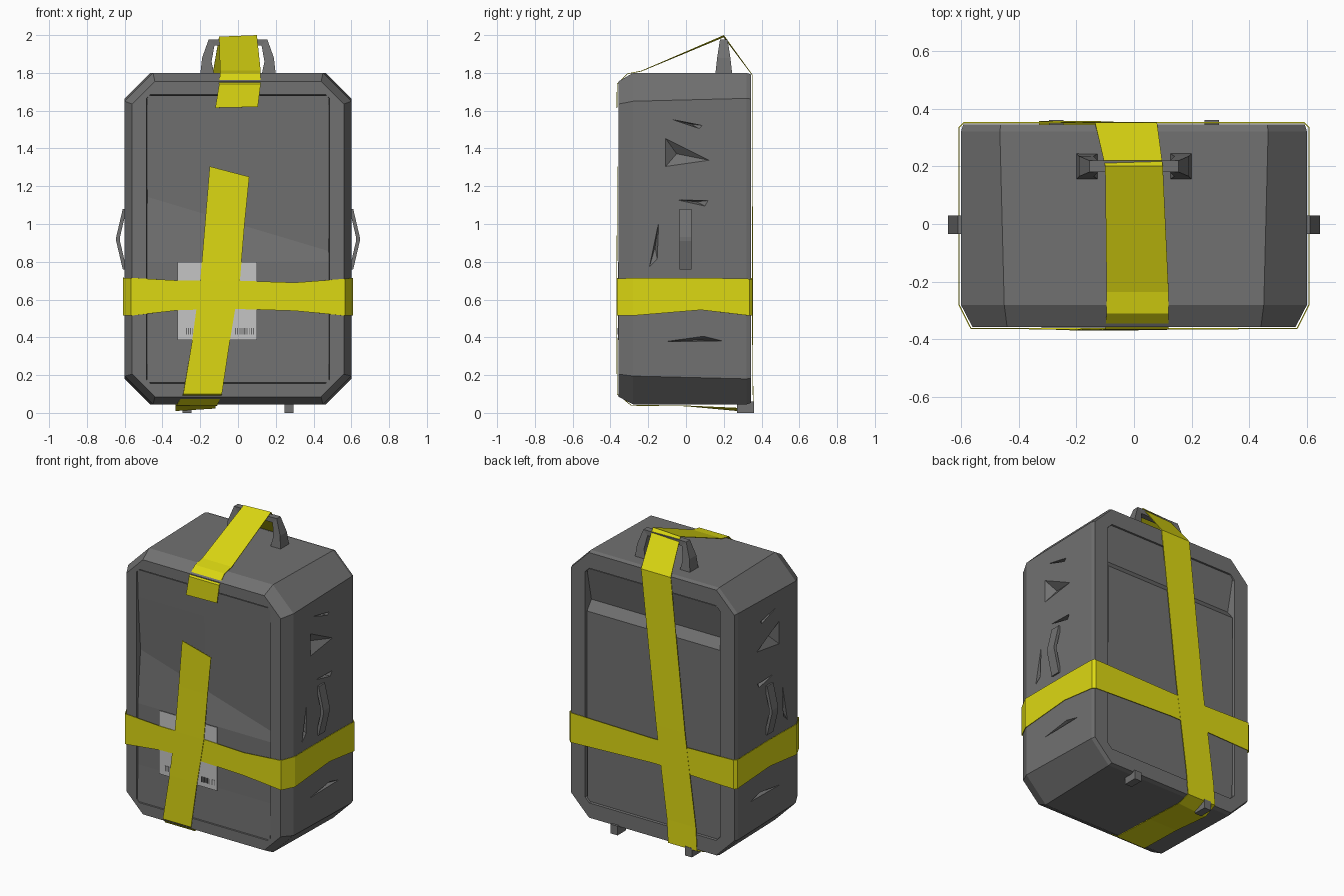
import bpy, bmesh


def material(name, rgb):
    m = bpy.data.materials.new(name)
    m.diffuse_color = (*rgb, 1)
    return m


GREY = material("case grey", (0.165, 0.165, 0.165))
YELLOW = material("tape yellow", (0.72, 0.69, 0.006))
PAPER = material("label paper", (0.56, 0.56, 0.56))
INK = material("label ink", (0.14, 0.14, 0.14))


def make(name, verts, faces, mat, thick=0):
    me = bpy.data.meshes.new(name)
    me.from_pydata(verts, [], faces)
    bm = bmesh.new()
    bm.from_mesh(me)
    bmesh.ops.recalc_face_normals(bm, faces=bm.faces)
    bm.to_mesh(me)
    bm.free()
    me.materials.append(mat)
    ob = bpy.data.objects.new(name, me)
    bpy.context.collection.objects.link(ob)
    if thick:
        mod = ob.modifiers.new("thickness", 'SOLIDIFY')
        mod.thickness = thick
        mod.offset = 0
    return ob


def loft(name, rings, mat, caps=True, closed=False, thick=0):
    """Skin a list of equal-length point rings."""
    n = len(rings[0])
    wrap = n if n > 2 else 1
    verts = [p for r in rings for p in r]
    faces = []
    for k in range(len(rings) - (0 if closed else 1)):
        a, b = k * n, (k + 1) % len(rings) * n
        faces += [(a + i, a + (i + 1) % n, b + (i + 1) % n, b + i) for i in range(wrap)]
    if caps and n > 2:
        faces += [tuple(range(n)), tuple(range(len(verts) - n, len(verts)))]
    return make(name, verts, faces, mat, thick)


def box(name, lo, hi, mat):
    rings = [[(lo[0], lo[1], z), (hi[0], lo[1], z), (hi[0], hi[1], z), (lo[0], hi[1], z)]
             for z in (lo[2], hi[2])]
    return loft(name, rings, mat)


def octagon(y, hx, z0, z1, c):
    return [(-hx + c, y, z0), (hx - c, y, z0), (hx, y, z0 + c), (hx, y, z1 - c),
            (hx - c, y, z1), (-hx + c, y, z1), (-hx, y, z1 - c), (-hx, y, z0 + c)]


# Shell: chamfered case with a raised frame front and back
shell = loft("case_shell", [octagon(*r) for r in (
    (-0.31, 0.478, 0.165, 1.675, 0.02),
    (-0.357, 0.485, 0.155, 1.685, 0.02),
    (-0.357, 0.56, 0.085, 1.755, 0.12),
    (-0.28, 0.6, 0.045, 1.8, 0.15),
    (0.32, 0.6, 0.045, 1.8, 0.135),
    (0.345, 0.592, 0.053, 1.792, 0.13),
    (0.345, 0.49, 0.15, 1.69, 0.03),
    (0.27, 0.48, 0.16, 1.68, 0.03))], GREY)

# Dents in both sides, cut with shallow pyramids (y, z corners)
dents = [((-0.12, 1.29), (-0.12, 1.47), (0.16, 1.33)),
         ((-0.07, 1.13), (0.13, 1.125), (0.11, 1.09)),
         ((-0.15, 0.375), (0.22, 0.38), (0.1, 0.41)),
         ((-0.1, 1.56), (0.1, 1.52), (0.08, 1.5)),
         ((-0.2, 0.75), (-0.14, 1.04), (-0.15, 0.8))]
verts, faces = [], []
for s in (-1, 1):
    for tri in dents:
        b = len(verts)
        verts += [(s * 0.61, y, z) for y, z in tri]
        # deepest point sits nearer the first two corners
        w = (0.35, 0.4, 0.25)
        verts.append((s * 0.555, sum(k * p[0] for k, p in zip(w, tri)),
                      sum(k * p[1] for k, p in zip(w, tri))))
        faces += [(b, b + 1, b + 2), (b, b + 1, b + 3),
                  (b + 1, b + 2, b + 3), (b + 2, b, b + 3)]
cutter = make("dent_cutter", verts, faces, GREY)
cutter.hide_render = True
cutter.hide_viewport = True
cut = shell.modifiers.new("dents", 'BOOLEAN')
cut.operation = 'DIFFERENCE'
cut.object = cutter
cut.solver = 'EXACT'


# Inset panels with a buckled surface: rows of (z, y, tilt)
def panel(name, rows):
    cols = (-0.482, 0, 0.482)
    verts = [(x, y, z + t * x) for z, y, t in rows for x in cols]
    faces = [(3 * r + c, 3 * r + c + 1, 3 * r + c + 4, 3 * r + c + 3)
             for r in range(len(rows) - 1) for c in (0, 1)]
    return make(name, verts, faces, GREY, 0.004)


panel("front_panel", [(0.16, -0.353, 0), (0.4, -0.346, 0), (0.8, -0.346, 0),
                      (1.0, -0.322, -0.3), (1.5, -0.345, 0), (1.68, -0.352, 0)])
panel("back_panel", [(0.155, 0.332, 0), (1.4, 0.336, 0), (1.46, 0.29, 0),
                     (1.685, 0.338, 0)])

# Shipping label with printed bars
box("label", (-0.32, -0.361, 0.385), (0.1, -0.357, 0.8), PAPER)
for i in range(5):
    for x0 in (-0.275, -0.015, 0.035):
        x = x0 + 0.011 * i
        box("label_bar", (x, -0.363, 0.415), (x + 0.005, -0.36, 0.45), INK)


# Long tape: rows of (left x, left z, right x, right z, y)
rows = [(-0.15, 1.305, 0.06, 1.25, -0.364), (-0.175, 1.0, 0.035, 1.0, -0.364),
        (-0.2, 0.7, 0.01, 0.7, -0.367), (-0.24, 0.4, -0.04, 0.4, -0.366),
        (-0.29, 0.1, -0.085, 0.1, -0.364), (-0.325, 0.04, -0.11, 0.04, -0.29),
        (-0.33, 0.037, -0.12, 0.037, 0.0), (-0.33, 0.012, -0.12, 0.025, 0.27),
        (-0.33, 0.05, -0.12, 0.05, 0.356), (-0.32, 0.2, -0.11, 0.2, 0.353),
        (-0.24, 0.8, -0.03, 0.8, 0.352), (-0.135, 1.79, 0.08, 1.79, 0.35),
        (-0.1, 1.99, 0.1, 1.998, 0.2), (-0.095, 1.81, 0.12, 1.81, -0.235),
        (-0.095, 1.795, 0.12, 1.795, -0.31), (-0.1, 1.74, 0.12, 1.74, -0.364),
        (-0.12, 1.615, 0.105, 1.62, -0.366)]
loft("long_tape", [[(a, y, za), (b, y, zb)] for a, za, b, zb, y in rows], YELLOW, thick=0.004)

# Tape band around the case: (x, y, low z, high z)
band = [(-0.607, 0.335, 0.525, 0.715), (-0.607, 0.0, 0.545, 0.72),
        (-0.607, -0.28, 0.515, 0.715), (-0.565, -0.363, 0.515, 0.715),
        (-0.3, -0.363, 0.545, 0.7), (0.0, -0.363, 0.55, 0.7), (0.3, -0.363, 0.54, 0.69),
        (0.565, -0.363, 0.515, 0.71), (0.607, -0.28, 0.515, 0.715),
        (0.607, 0.08, 0.545, 0.715), (0.607, 0.335, 0.515, 0.71),
        (0.59, 0.351, 0.515, 0.71), (0.0, 0.351, 0.54, 0.7), (-0.59, 0.351, 0.525, 0.715)]
loft("tape_band", [[(x, y, a), (x, y, b)] for x, y, a, b in band], YELLOW,
     closed=True, thick=0.004)

# Top handle: arch tapering in depth; (outer x, outer z, inner x, inner z, half depth)
arch = [(-0.2, 1.79, -0.125, 1.79, 0.045), (-0.19, 1.88, -0.14, 1.86, 0.035),
        (-0.155, 1.978, -0.125, 1.945, 0.02)]
arch += [(-a, za, -b, zb, d) for a, za, b, zb, d in reversed(arch)]
loft("top_handle", [[(a, 0.2 - d, za), (a, 0.2 + d, za), (b, 0.2 + d, zb), (b, 0.2 - d, zb)]
                    for a, za, b, zb, d in arch], GREY)

for s in (-1, 1):
    # Side handles: bent straps; (outer x, inner x, z)
    loft("side_handle", [[(s * o, -0.035, z), (s * o, 0.03, z), (s * i, 0.03, z), (s * i, -0.035, z)]
                         for o, i, z in ((0.61, 0.59, 1.08), (0.645, 0.625, 0.93),
                                         (0.645, 0.625, 0.91), (0.61, 0.59, 0.76))], GREY)
    # Feet at the back lower edge
    box("foot", (s * 0.27 - 0.025, 0.27, 0.0), (s * 0.27 + 0.025, 0.36, 0.06), GREY)
